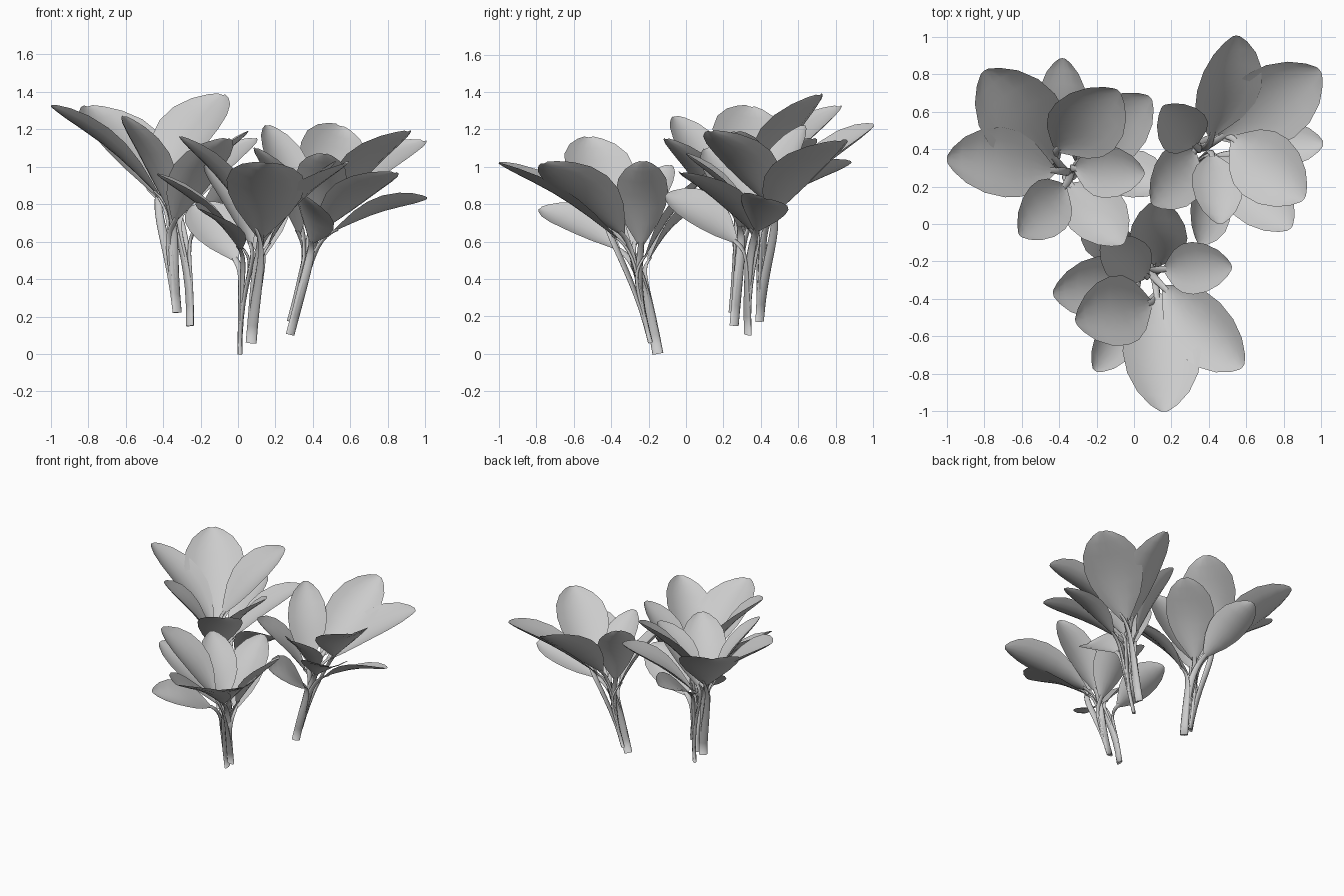
import bpy, math
from mathutils import Vector, Matrix
from mathutils.geometry import interpolate_bezier

cube = bpy.data.objects.get("Cube")
if cube:
    bpy.data.objects.remove(cube)

mat = bpy.data.materials.new("pale grey")
mat.use_nodes = True
mat.diffuse_color = (0.6, 0.6, 0.6, 1)
mat.node_tree.nodes["Principled BSDF"].inputs["Base Color"].default_value = (0.6, 0.6, 0.6, 1)

# Foot, branching node and broad direction of each flattened stem
STEMS = {"side": (Vector((0.01, -0.15, 0)), Vector((0.01, -0.22, 0.4)), Vector((0, 1, 0))),
         "main": (Vector((0.07, -0.19, 0.06)), Vector((0.1, -0.28, 0.42)), Vector((1, 0, 0)))}

# name, stem, blade base, blade tip, half width, roll in degrees
LEAVES = [
    ("front", "main", (0.12, -0.37, 0.62), (0.16, -1.0, 1.02), 0.21, 6),
    ("front_left", "main", (0.16, -0.34, 0.64), (0.58, -0.76, 1.02), 0.18, -15),
    ("upper_right", "main", (0.09, -0.42, 0.68), (-0.31, -0.52, 1.16), 0.19, 0),
    ("left", "main", (0.16, -0.24, 0.58), (0.52, -0.23, 1.03), 0.14, 0),
    ("back", "main", (0.13, -0.22, 0.52), (0.13, 0.13, 0.98), 0.155, 0),
    ("inner", "side", (0.07, -0.28, 0.58), (-0.17, -0.09, 1.01), 0.135, 0),
    ("right", "side", (0.03, -0.29, 0.56), (-0.43, -0.37, 0.96), 0.165, 8),
    ("low_front", "side", (0.01, -0.36, 0.56), (-0.21, -0.78, 0.78), 0.13, 28),
    ("low_back", "side", (-0.01, -0.2, 0.5), (-0.23, 0.06, 0.8), 0.14, 30),
]
OUTLINE = [(0, 0.1), (0.1, 0.36), (0.24, 0.7), (0.4, 0.93), (0.56, 1),
           (0.73, 0.91), (0.87, 0.66), (0.96, 0.35), (1, 0.12)]


def finish(name, verts, faces):
    mesh = bpy.data.meshes.new(name)
    mesh.from_pydata(verts, [], faces)
    mesh.materials.append(mat)
    mesh.polygons.foreach_set("use_smooth", [True] * len(mesh.polygons))
    obj = bpy.data.objects.new(name, mesh)
    bpy.context.collection.objects.link(obj)
    return obj


def grid_faces(rows, cols, closed=False):
    n = cols if closed else cols - 1
    return [(r * cols + c, r * cols + (c + 1) % cols,
             (r + 1) * cols + (c + 1) % cols, (r + 1) * cols + c)
            for r in range(rows - 1) for c in range(n)]


def leaf_side(base, tip, roll):
    along = (tip - base).normalized()
    side = along.cross(Vector((0, 0, 1))).normalized()
    return Matrix.Rotation(-math.radians(roll), 3, along) @ side


# Cupped blade that arches slightly along its length
def blade(name, base, tip, half, side):
    up = side.cross((tip - base).normalized())
    verts = []
    for t, w in OUTLINE:
        mid = base.lerp(tip, t) + up * (0.05 * math.sin(math.pi * t) - 0.03 * w)
        for c in range(7):
            u = c / 3 - 1
            verts.append(mid + side * u * half * w + up * 0.3 * half * w * u * u)
    return finish(name, verts, grid_faces(len(OUTLINE), 7))


# Flattened stalk that turns from the stem's broad direction to the blade's
def stalk(name, foot, node, broad, base, tip, side):
    path = interpolate_bezier(foot, node, base - (tip - base) * 0.2,
                              base.lerp(tip, 0.04), 12)
    if broad.dot(side) < 0:
        side = -side
    verts = []
    for i, p in enumerate(path):
        t = i / 11
        d = (path[min(i + 1, 11)] - path[max(i - 1, 0)]).normalized()
        a = broad.lerp(side, t)
        a = (a - d * a.dot(d)).normalized()
        b = d.cross(a)
        for k in range(8):
            ang = k * math.tau / 8
            verts.append(p + a * math.cos(ang) * (0.029 - 0.013 * t)
                         + b * math.sin(ang) * (0.013 - 0.007 * t))
    return finish(name, verts, grid_faces(12, 8, True) + [tuple(range(8))])


# Three turned and tilted copies of the same plant
anchor = Vector(LEAVES[0][3])
PLANTS = [("front_plant", 0, 1, (0, 0, 1), anchor),
          ("left_plant", 127.5, 1.01, (0.12, -0.15, 1), Vector((0.99, 0.82, 1.14))),
          ("right_plant", -142.4, 1.055, (0.115, -0.05, 1), Vector((-0.8, 0.815, 1.325)))]
for plant, turn, size, lean, target in PLANTS:
    tilt = Vector((0, 0, 1)).rotation_difference(Vector(lean)).to_matrix().to_4x4()
    m = tilt @ Matrix.Rotation(math.radians(turn), 4, 'Z') @ Matrix.Scale(size, 4)
    m = Matrix.Translation(target - m @ anchor) @ m
    for name, stem, base, tip, half, roll in LEAVES:
        base, tip = Vector(base), Vector(tip)
        side = leaf_side(base, tip, roll)
        blade(f"{plant}_{name}_leaf", base, tip, half, side).matrix_world = m
        stalk(f"{plant}_{name}_stalk", *STEMS[stem], base, tip, side).matrix_world = m
